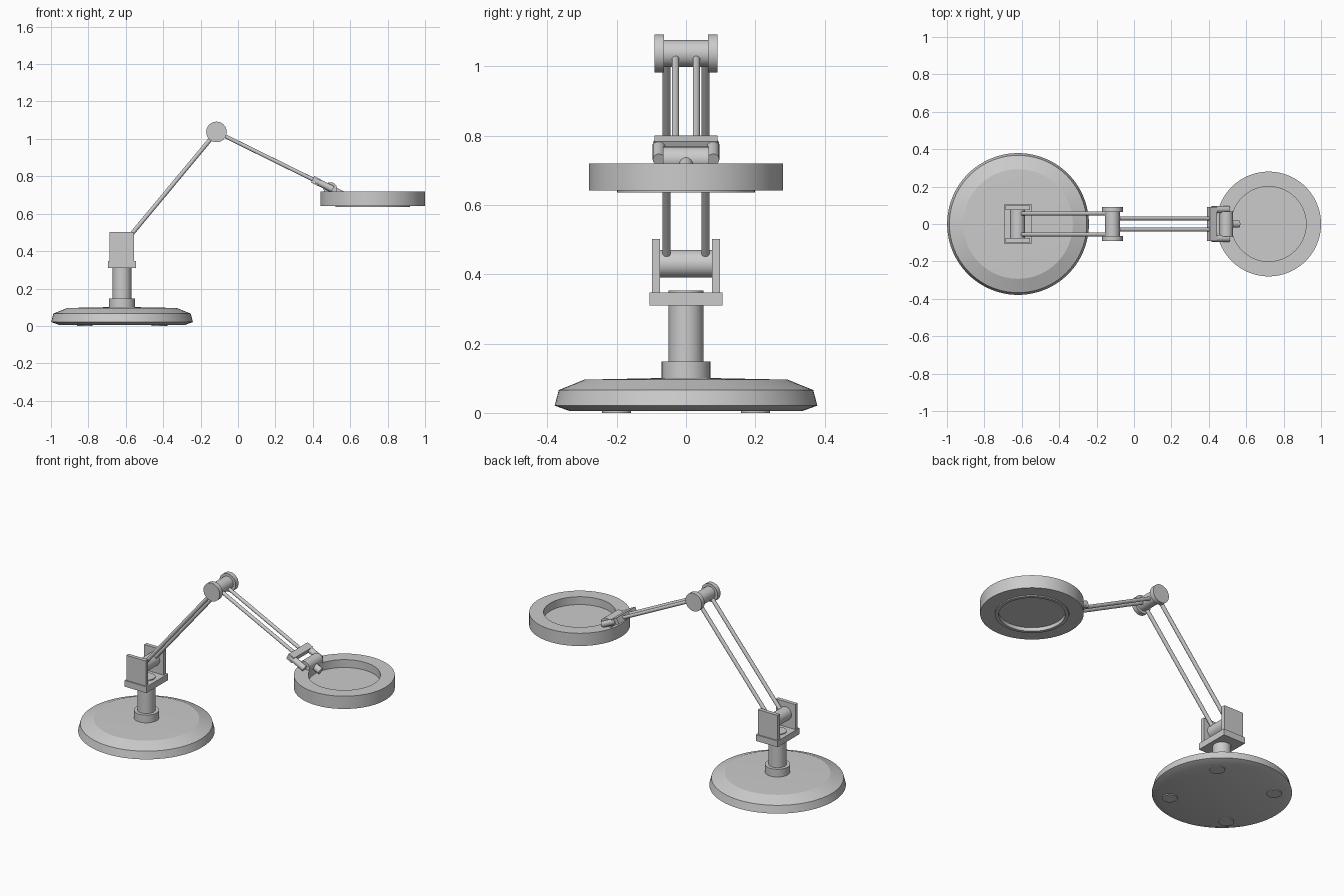
import bpy, math
from mathutils import Vector

if "Cube" in bpy.data.objects:
    bpy.data.objects.remove(bpy.data.objects["Cube"])

grey = bpy.data.materials.new("light grey")
grey.diffuse_color = (0.6, 0.6, 0.6, 1)
grey.use_nodes = True
grey.node_tree.nodes["Principled BSDF"].inputs["Base Color"].default_value = grey.diffuse_color


def finish(ob, name):
    ob.name = name
    ob.data.materials.clear()
    ob.data.materials.append(grey)
    bpy.ops.object.select_all(action='DESELECT')
    ob.select_set(True)
    bpy.context.view_layer.objects.active = ob
    bpy.ops.object.shade_smooth_by_angle(angle=math.radians(20))
    return ob


def lathe(name, profile, x, segs=96, closed=False):
    """Spin (radius, z) points round a vertical axis at x."""
    verts, faces, rings = [], [], []
    for r, z in profile:
        if r == 0:
            rings.append([len(verts)] * segs)
            verts.append((x, 0, z))
        else:
            rings.append(list(range(len(verts), len(verts) + segs)))
            verts += [(x + r * math.cos(2 * math.pi * i / segs),
                       r * math.sin(2 * math.pi * i / segs), z) for i in range(segs)]
    pairs = list(zip(rings, rings[1:]))
    if closed:
        pairs.append((rings[-1], rings[0]))
    for a, b in pairs:
        for i in range(segs):
            j = (i + 1) % segs
            f = list(dict.fromkeys([a[i], a[j], b[j], b[i]]))
            faces.append(f)
    me = bpy.data.meshes.new(name)
    me.from_pydata(verts, [], faces)
    me.update()
    ob = bpy.data.objects.new(name, me)
    bpy.context.collection.objects.link(ob)
    return finish(ob, name)


def rod(name, a, b, r, segs=32):
    a, b = Vector(a), Vector(b)
    d = b - a
    bpy.ops.mesh.primitive_cylinder_add(vertices=segs, radius=r, depth=d.length, location=(a + b) / 2)
    ob = bpy.context.object
    ob.rotation_euler = d.to_track_quat('Z', 'Y').to_euler()
    return finish(ob, name)


def box(name, centre, size, tilt=0):
    bpy.ops.mesh.primitive_cube_add(size=1, location=centre)
    ob = bpy.context.object
    ob.scale = size
    ob.rotation_euler = (0, tilt, 0)
    return finish(ob, name)


BX = -0.62                       # base axis
HX, HR = 0.72, 0.28              # lamp head axis and radius
elbow = Vector((-0.115, 0, 1.037))
bar = Vector((0.417, 0, 0.775))  # crossbar at the end of the upper arm
tilt = math.atan2(elbow.z - bar.z, bar.x - elbow.x)
along = (bar - elbow).normalized()

# Weighted base, collar and post
lathe("base", [(0, 0.005), (0.335, 0.005), (0.379, 0.021), (0.367, 0.066),
               (0.293, 0.096), (0, 0.102)], BX)
for sx in (-1, 1):
    for sy in (-1, 1):
        fx, fy = BX + sx * 0.2, sy * 0.2
        rod("foot", (fx, fy, 0), (fx, fy, 0.01), 0.042)
lathe("collar", [(0, 0.09), (0.07, 0.09), (0.07, 0.148), (0, 0.148)], BX, 48)
lathe("post", [(0, 0.14), (0.05, 0.14), (0.05, 0.353), (0, 0.353)], BX, 48)

# U-shaped bracket with its pivot
box("bracket_plate", (BX, 0, 0.329), (0.148, 0.21, 0.038))
for s in (-1, 1):
    box("bracket_side", (BX - 0.002, s * 0.0865, 0.423), (0.132, 0.023, 0.156))
rod("lower_pivot", (BX - 0.002, -0.078, 0.43), (BX - 0.002, 0.078, 0.43), 0.04, 48)

# Elbow drum with end discs
rod("elbow_drum", elbow - Vector((0, 0.065, 0)), elbow + Vector((0, 0.065, 0)), 0.039, 48)

# Paired parts on both sides
for s in (-1, 1):
    side = Vector((0, s, 0))
    rod("elbow_disc", elbow + side * 0.063, elbow + side * 0.091, 0.055, 48)
    rod("lower_arm_rod", (BX + 0.022, s * 0.056, 0.456), elbow + side * 0.056, 0.0115, 20)
    rod("upper_arm_rod", elbow + side * 0.03, bar + side * 0.03, 0.0105, 20)
    rod("head_fork_arm", bar + side * 0.078, bar + along * 0.1 + side * 0.078, 0.018)

# Head joint
box("fork_crossbar", bar, (0.04, 0.182, 0.038), tilt)
hinge = Vector((0.494, 0, 0.732))
rod("head_hinge", hinge - Vector((0, 0.066, 0)), hinge + Vector((0, 0.066, 0)), 0.036, 48)
rod("head_stub", hinge, hinge + along * 0.073, 0.02)

# Lamp ring, thin lower rim and lens
lathe("lamp_ring", [(HR, 0.642), (HR, 0.72), (0.2, 0.72), (0.2, 0.642)], HX, closed=True)
lathe("lens_rim", [(0.199, 0.636), (0.199, 0.67), (0.18, 0.67), (0.18, 0.636)], HX, closed=True)
lathe("lens", [(0, 0.658), (0.2, 0.658), (0.2, 0.672), (0, 0.672)], HX)
